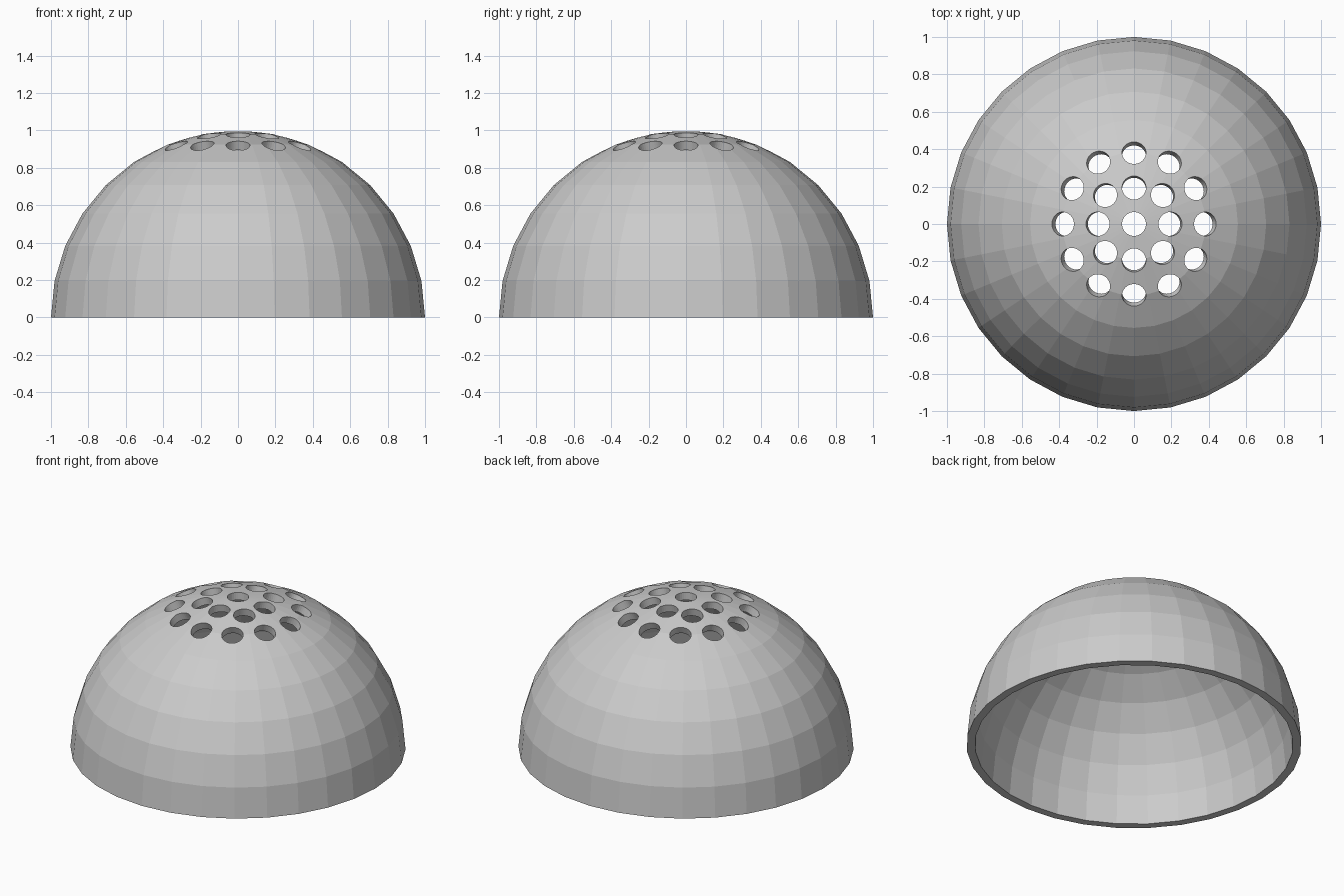
import bpy, bmesh, math
from mathutils import Vector

if "Cube" in bpy.data.objects:
    bpy.data.objects.remove(bpy.data.objects["Cube"])

grey = bpy.data.materials.new("grey")
grey.diffuse_color = (0.6, 0.6, 0.6, 1)
grey.use_nodes = True
grey.node_tree.nodes["Principled BSDF"].inputs["Base Color"].default_value = grey.diffuse_color


def make_object(name, bm):
    bmesh.ops.recalc_face_normals(bm, faces=bm.faces)
    mesh = bpy.data.meshes.new(name)
    bm.to_mesh(mesh)
    bm.free()
    mesh.materials.append(grey)
    ob = bpy.data.objects.new(name, mesh)
    bpy.context.collection.objects.link(ob)
    return ob


# Hollow dome: outer and inner hemispheres joined by a flat rim
SEGS, RINGS = 32, 8
bm = bmesh.new()
rims = []
for radius in (1.0, 0.95):
    top = bm.verts.new((0, 0, radius))
    prev = None
    for i in range(1, RINGS + 1):
        t = math.pi / 2 * i / RINGS
        ring = [bm.verts.new((radius * math.sin(t) * math.cos(math.tau * j / SEGS),
                              radius * math.sin(t) * math.sin(math.tau * j / SEGS),
                              radius * math.cos(t) if i < RINGS else 0))
                for j in range(SEGS)]
        for j in range(SEGS):
            k = (j + 1) % SEGS
            if prev:
                bm.faces.new((prev[j], ring[j], ring[k], prev[k]))
            else:
                bm.faces.new((top, ring[j], ring[k]))
        prev = ring
    rims.append(prev)
for j in range(SEGS):
    k = (j + 1) % SEGS
    bm.faces.new((rims[0][j], rims[1][j], rims[1][k], rims[0][k]))
dome = make_object("dome", bm)

# Hole directions: centre, ring of eight, ring of twelve
holes = [(0, 0)]
holes += [(11.25 if i % 2 == 0 else 12.6, 45 * i) for i in range(8)]
holes += [(22.5, 30 * i) for i in range(12)]

# Radial cylinders used as cutters
bm = bmesh.new()
for tilt, turn in holes:
    a, b = math.radians(tilt), math.radians(turn)
    d = Vector((math.sin(a) * math.cos(b), math.sin(a) * math.sin(b), math.cos(a)))
    m = d.to_track_quat('Z', 'Y').to_matrix().to_4x4()
    m.translation = d * 0.97
    bmesh.ops.create_cone(bm, cap_ends=True, segments=32, radius1=0.064,
                          radius2=0.064, depth=0.18, matrix=m)
cutter = make_object("hole_cutters", bm)
cutter.hide_render = True

# Cut the holes and apply
mod = dome.modifiers.new("holes", 'BOOLEAN')
mod.object = cutter
mod.operation = 'DIFFERENCE'
mod.solver = 'EXACT'
bpy.context.view_layer.objects.active = dome
dome.select_set(True)
bpy.ops.object.modifier_apply(modifier=mod.name)
bpy.data.objects.remove(cutter)
